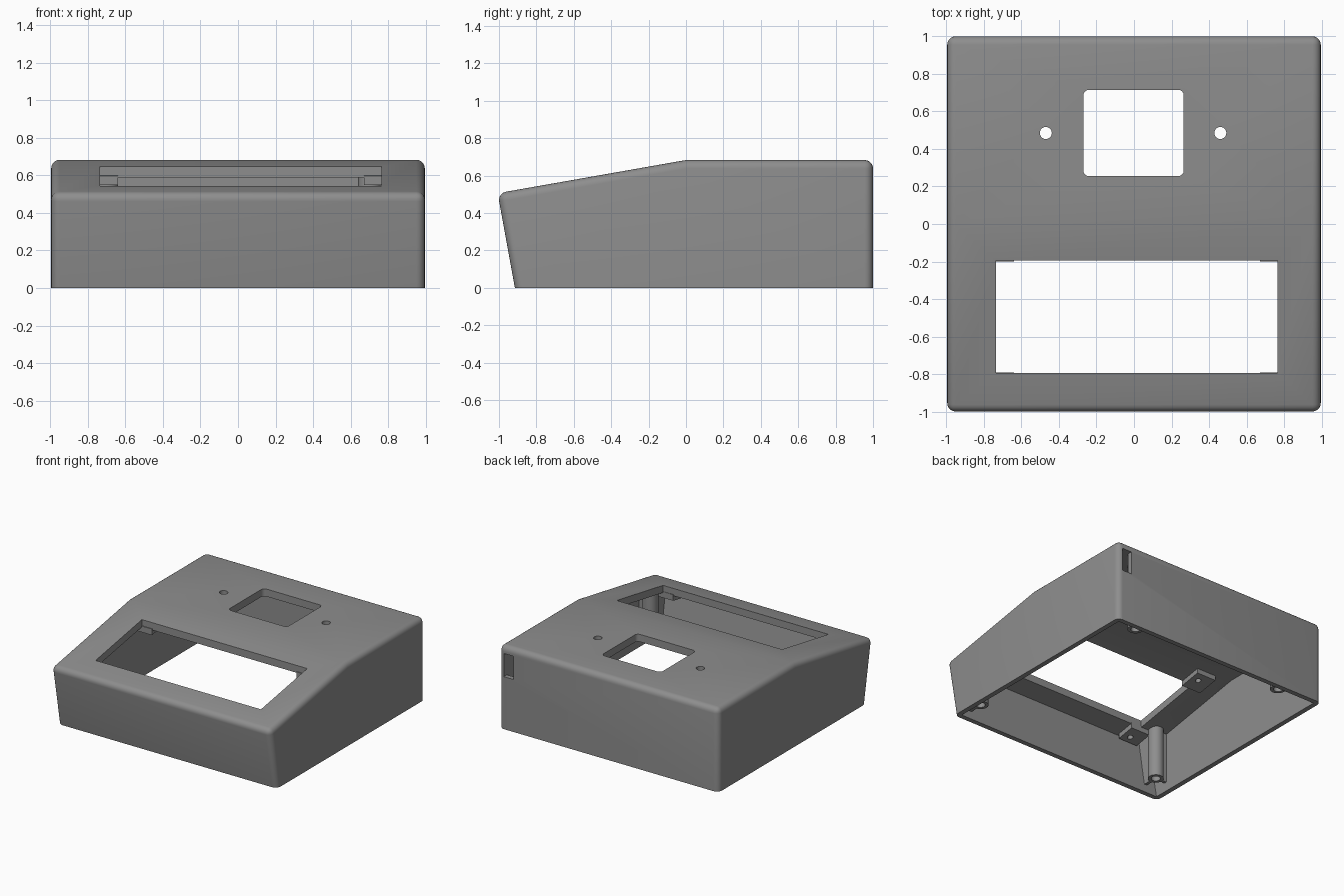
import bpy, bmesh, math
from mathutils import Vector

if "Cube" in bpy.data.objects:
    bpy.data.objects.remove(bpy.data.objects["Cube"])

plastic = bpy.data.materials.new("grey_plastic")
plastic.diffuse_color = (0.27, 0.27, 0.27, 1)
plastic.use_nodes = True
plastic.node_tree.nodes["Principled BSDF"].inputs["Base Color"].default_value = plastic.diffuse_color


def roof(y):
    """Height of the outer top surface at depth y."""
    return 0.683 + 0.176 * min(y, 0)


def finish(name, bm):
    bmesh.ops.recalc_face_normals(bm, faces=bm.faces)
    me = bpy.data.meshes.new(name)
    bm.to_mesh(me)
    bm.free()
    me.materials.append(plastic)
    ob = bpy.data.objects.new(name, me)
    bpy.context.collection.objects.link(ob)
    return ob


def extrude(name, base, shift, bevel=None):
    """Extrude a closed loop of points; bevel = (edge test, offset, segments)."""
    bm = bmesh.new()
    face = bm.faces.new([bm.verts.new(p) for p in base])
    res = bmesh.ops.extrude_face_region(bm, geom=[face], use_keep_orig=True)
    bmesh.ops.translate(bm, vec=Vector(shift),
                        verts=[v for v in res["geom"] if isinstance(v, bmesh.types.BMVert)])
    bmesh.ops.recalc_face_normals(bm, faces=bm.faces)
    if bevel:
        test, offset, segs = bevel
        bmesh.ops.bevel(bm, geom=[e for e in bm.edges if test(e)], offset=offset,
                        segments=segs, profile=0.5, affect='EDGES')
    return finish(name, bm)


def prism(name, yz, x0, x1, bevel=None):
    return extrude(name, [(x0, y, z) for y, z in yz], (x1 - x0, 0, 0), bevel)


def box(name, x0, x1, y0, y1, z0, z1, bevel=None):
    base = [(x0, y0, z0), (x1, y0, z0), (x1, y1, z0), (x0, y1, z0)]
    return extrude(name, base, (0, 0, z1 - z0), bevel)


def rod(name, x, y, r, z0, z1, n=24):
    base = [(x + r * math.cos(2 * math.pi * i / n), y + r * math.sin(2 * math.pi * i / n), z0)
            for i in range(n)]
    return extrude(name, base, (0, 0, z1 - z0))


def cut(ob, *cutters):
    for c in cutters:
        m = ob.modifiers.new("cut", 'BOOLEAN')
        m.object, m.operation, m.solver = c, 'DIFFERENCE', 'EXACT'
        bpy.context.view_layer.objects.active = ob
        bpy.ops.object.modifier_apply(modifier=m.name)
        bpy.data.objects.remove(c)


def rounded_edge(e):
    """Every outer edge except the open bottom and the ridge across the top."""
    a, b = (v.co for v in e.verts)
    bottom = a.z < 0.01 and b.z < 0.01
    ridge = abs(a.y) < 0.01 and abs(b.y) < 0.01
    return not (bottom or ridge)


def upright(e):
    a, b = (v.co for v in e.verts)
    return abs(a.z - b.z) > 0.1


# Outer shell with rounded edges
shell = prism("case_shell", [(-0.915, 0), (-1.007, roof(-1.007)), (0, 0.683), (1, 0.683), (1, 0)],
              -0.995, 0.995, (rounded_edge, 0.045, 5))

# Hollow, open underneath
cut(shell, prism("cavity", [(-0.866, -0.05), (-0.958, 0.455), (0, 0.622), (0.96, 0.622),
                            (0.96, -0.05)], -0.955, 0.955))

# Display window, square button window, two round holes, rear cable slot
cut(shell,
    box("window_cut", -0.735, 0.765, -0.795, -0.195, 0.35, 0.9),
    box("button_cut", -0.27, 0.265, 0.255, 0.715, 0.5, 0.9, (upright, 0.03, 4)),
    rod("hole_cut", -0.47, 0.485, 0.032, 0.5, 0.9),
    rod("hole_cut", 0.46, 0.485, 0.032, 0.5, 0.9),
    box("slot_cut", 0.865, 0.953, 0.9, 1.1, 0.43, 0.62))

# Display mounting pads at the window corners, each with a screw hole
for sx, side in ((-1, "left"), (1, "right")):
    for y0, y1, end in ((-0.94, -0.79, "front"), (-0.2, -0.02, "rear")):
        x0, x1 = sorted((0.015 + sx * 0.655, 0.015 + sx * 0.83))
        pad = prism(f"display_pad_{end}_{side}",
                    [(y0, roof(y0) - 0.05), (y1, roof(y1) - 0.05),
                     (y1, roof(y1) - 0.1), (y0, roof(y0) - 0.1)], x0, x1)
        yc = -0.885 if end == "front" else -0.09
        cut(pad, rod("pad_hole", 0.015 + sx * 0.72, yc, 0.022, 0.2, roof(yc) - 0.065, 16))

# Screw posts for the base plate, tied to the walls by thin ribs
for sx, side in ((-1, "left"), (1, "right")):
    for x, y, end in ((0.86, -0.77, "front"), (0.70, 0.85, "rear")):
        px, top = sx * x, roof(y) - 0.04
        post = rod(f"screw_post_{end}_{side}", px, y, 0.06, 0.075, top)
        cut(post, rod("post_hole", px, y, 0.035, 0.0, 0.35, 20))
        if end == "front":
            a, b = sorted((px + sx * 0.05, sx * 0.97))
            box(f"post_side_rib_{side}", a, b, y - 0.012, y + 0.012, 0.075, top)
            prism(f"post_front_rib_{side}", [(y - 0.05, 0.075), (-0.89, 0.075),
                                             (-0.955, top - 0.03), (y - 0.05, top)],
                  px - 0.012, px + 0.012)
        else:
            box(f"post_rear_rib_{side}", px - 0.012, px + 0.012, y + 0.05, 0.97, 0.075, top)

# Smooth the rounded edges, keep the corners crisp
bpy.ops.object.select_all(action='DESELECT')
for ob in bpy.context.scene.objects:
    ob.select_set(True)
bpy.context.view_layer.objects.active = shell
bpy.ops.object.shade_smooth_by_angle(angle=math.radians(30))
